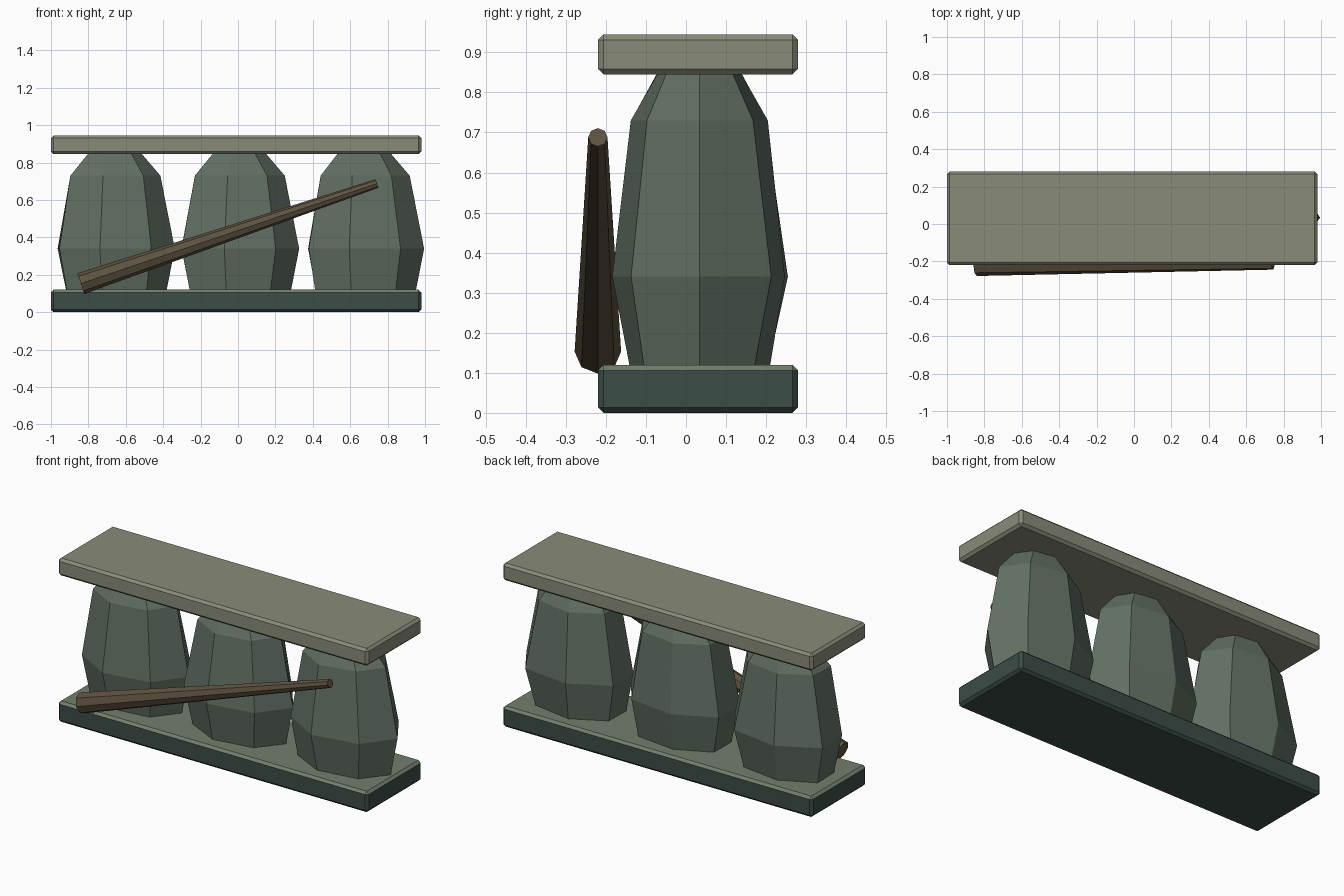
import bpy, bmesh, math, random
from mathutils import Vector

if "Cube" in bpy.data.objects:
    bpy.data.objects.remove(bpy.data.objects["Cube"])

random.seed(4)


def material(name, rgb):
    m = bpy.data.materials.new(name)
    m.diffuse_color = (*rgb, 1)
    m.use_nodes = True
    m.node_tree.nodes["Principled BSDF"].inputs["Base Color"].default_value = m.diffuse_color
    return m


cap_mat = material("pale_stone", (0.25, 0.26, 0.19))
base_mat = material("dark_stone", (0.045, 0.075, 0.065))
top_mat = material("mossy_stone", (0.17, 0.21, 0.15))
stone_mat = material("green_stone", (0.12, 0.16, 0.125))
wood_mat = material("wood", (0.11, 0.085, 0.05))


def add_object(name, bm, *mats):
    bmesh.ops.recalc_face_normals(bm, faces=bm.faces)
    mesh = bpy.data.meshes.new(name)
    bm.to_mesh(mesh)
    bm.free()
    for m in mats:
        mesh.materials.append(m)
    ob = bpy.data.objects.new(name, mesh)
    bpy.context.collection.objects.link(ob)
    return ob


def slab(name, z0, z1, *mats):
    bm = bmesh.new()
    bmesh.ops.create_cube(bm, size=1)
    bmesh.ops.scale(bm, vec=(1.98, 0.5, z1 - z0), verts=bm.verts)
    bmesh.ops.translate(bm, vec=(-0.01, 0.03, (z0 + z1) / 2), verts=bm.verts)
    bmesh.ops.bevel(bm, geom=bm.edges[:], offset=0.014, segments=1, affect='EDGES')
    bm.normal_update()
    if len(mats) > 1:
        for f in bm.faces:
            f.material_index = 1 if f.normal.z > 0.5 else 0
    return add_object(name, bm, *mats)


# Slabs: dark base with a mossy upper face, pale cap
slab("base_slab", 0, 0.12, base_mat, top_mat)
slab("cap_slab", 0.845, 0.945, cap_mat)

# Seven-sided bulging stones: (z, x radius, y radius) per ring
RINGS = [(0.10, 0.28, 0.176), (0.34, 0.327, 0.222), (0.73, 0.25, 0.172), (0.87, 0.13, 0.095)]


def stone(name, cx):
    bm = bmesh.new()
    rings = []
    for z, rx, ry in RINGS:
        ring = []
        for i in range(7):
            a = math.tau * i / 7
            k = 1 + (random.uniform(-0.03, 0.03) if i else 0)
            ring.append(bm.verts.new((cx + rx * k * math.cos(a), 0.034 + ry * k * math.sin(a), z)))
        rings.append(ring)
    for lo, hi in zip(rings, rings[1:]):
        for i in range(7):
            j = (i + 1) % 7
            bm.faces.new((lo[i], lo[j], hi[j], hi[i]))
    bm.faces.new(rings[0][::-1])
    bm.faces.new(rings[-1])
    return add_object(name, bm, stone_mat)


for label, cx in (("left", -0.665), ("middle", 0.0), ("right", 0.668)):
    stone(label + "_stone", cx)

# Tapered eight-sided pole leaning across the front
p, q = Vector((-0.84, -0.22, 0.153)), Vector((0.743, -0.22, 0.688))
bm = bmesh.new()
bmesh.ops.create_cone(bm, cap_ends=True, segments=8, radius1=0.058, radius2=0.024, depth=(q - p).length)
pole = add_object("leaning_pole", bm, wood_mat)
pole.location = (p + q) / 2
pole.rotation_euler = (0, math.atan2(q.x - p.x, q.z - p.z), 0)
